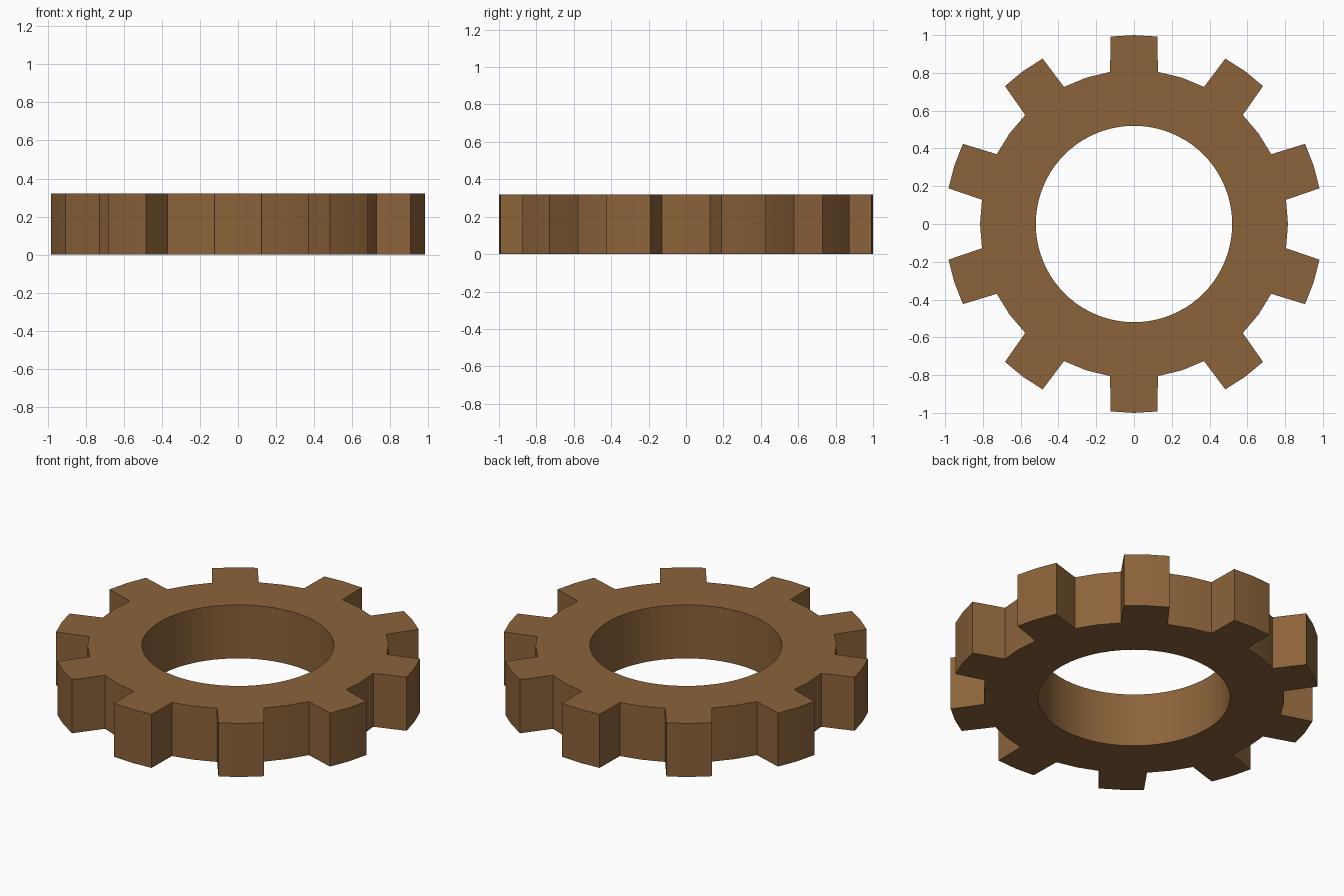
import bpy, bmesh
from math import sin, cos, radians, pi, tau

if "Cube" in bpy.data.objects:
    bpy.data.objects.remove(bpy.data.objects["Cube"])

TEETH, HEIGHT = 10, 0.32
R_TIP, R_ROOT, R_BORE = 1.0, 0.815, 0.52
BORE_SIDES = 80

# Profile of one tooth and the following gap: (radius, angle from tooth centre)
PROFILE = [(R_TIP, -7.1), (R_TIP, 0), (R_TIP, 7.1),
           (R_ROOT, 8.95), (R_ROOT, 18), (R_ROOT, 27.05)]


def extrude_outline(name, points, height):
    """Solid prism standing on z = 0."""
    bm = bmesh.new()
    base = bm.faces.new([bm.verts.new((x, y, 0)) for x, y in points])
    result = bmesh.ops.extrude_face_region(bm, geom=[base])
    bmesh.ops.translate(bm, vec=(0, 0, height),
                        verts=[v for v in result["geom"] if isinstance(v, bmesh.types.BMVert)])
    bmesh.ops.recalc_face_normals(bm, faces=bm.faces)
    mesh = bpy.data.meshes.new(name)
    bm.to_mesh(mesh)
    bm.free()
    obj = bpy.data.objects.new(name, mesh)
    bpy.context.collection.objects.link(obj)
    return obj


# Toothed ring
outline = []
for i in range(TEETH):
    for r, offset in PROFILE:
        a = radians(90 + i * 360 / TEETH + offset)
        outline.append((r * cos(a), r * sin(a)))
gear = extrude_outline("gear_ring", outline, HEIGHT)

mat = bpy.data.materials.new("brown")
mat.diffuse_color = (0.26, 0.125, 0.042, 1)
mat.use_nodes = True
mat.node_tree.nodes["Principled BSDF"].inputs["Base Color"].default_value = mat.diffuse_color
gear.data.materials.append(mat)

# Round bore through the centre
circle = [(R_BORE * cos(tau * i / BORE_SIDES), R_BORE * sin(tau * i / BORE_SIDES))
          for i in range(BORE_SIDES)]
cutter = extrude_outline("bore_cutter", circle, HEIGHT * 2)
cutter.location.z = -HEIGHT / 2
cutter.data.materials.append(mat)

cut = gear.modifiers.new("bore", "BOOLEAN")
cut.operation = "DIFFERENCE"
cut.solver = "EXACT"
cut.object = cutter
bpy.context.view_layer.objects.active = gear
gear.select_set(True)
bpy.ops.object.modifier_apply(modifier=cut.name)
bpy.data.objects.remove(cutter)

bpy.ops.object.shade_smooth_by_angle(angle=radians(30))
